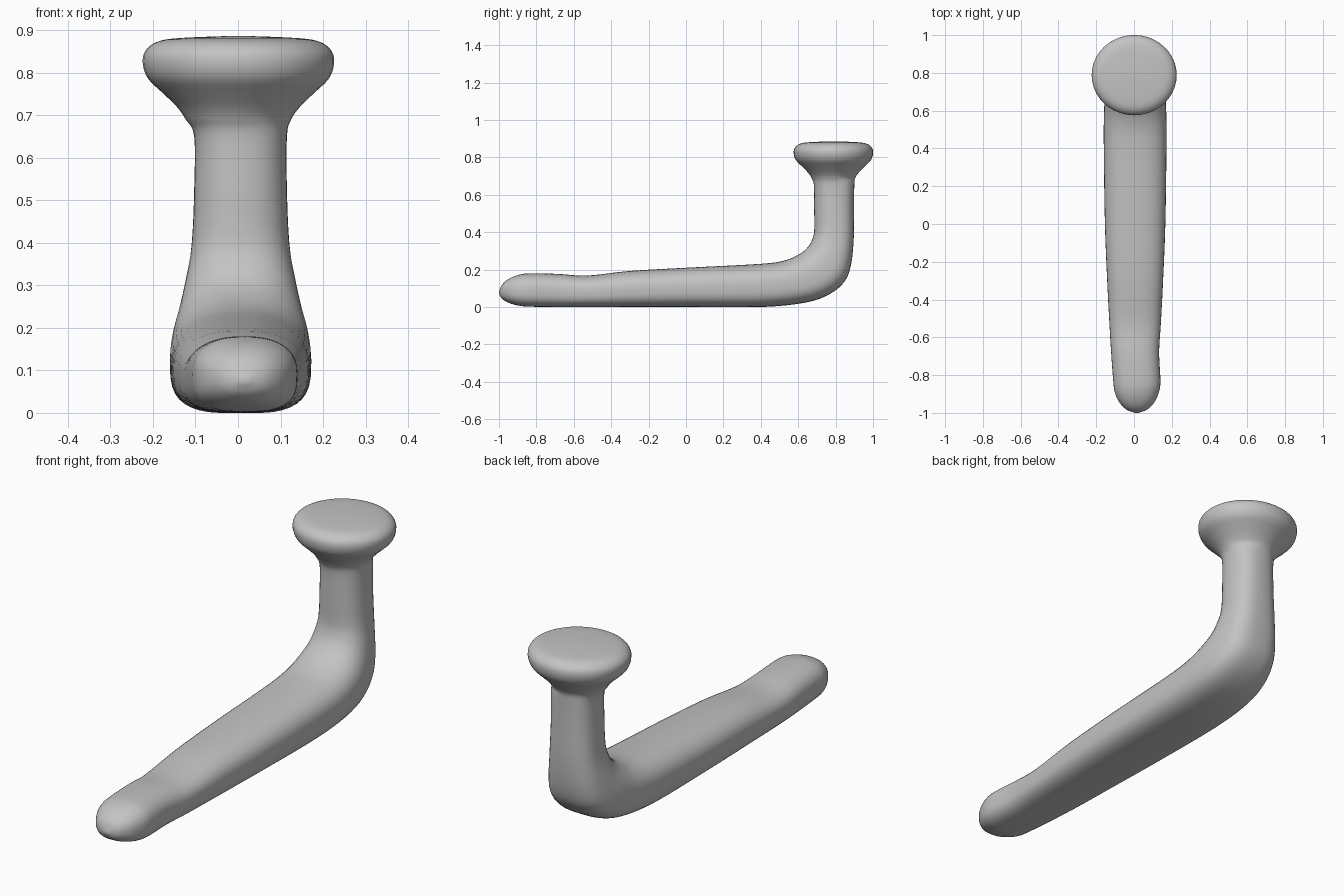
import bpy, bmesh, math
from mathutils import Vector

if "Cube" in bpy.data.objects:
    bpy.data.objects.remove(bpy.data.objects["Cube"])

SIDES = 40
STEPS = 4
HEAD_Y = .788

# Grip: y, top height, half width
GRIP = [(-.68, .177, .127), (-.53, .168, .136), (-.3, .193, .148),
        (0, .21, .16), (.4, .231, .166)]

# Bend and stem: inner y, inner z, outer y, outer z, half width
BEND = [(.53, .25, .64, .024, .165), (.61, .285, .77, .07, .158),
        (.655, .325, .85, .14, .144), (.678, .37, .883, .23, .13),
        (.686, .42, .897, .37, .115), (.685, .53, .898, .52, .109),
        (.684, .65, .9, .65, .109)]

# Flared head: height, radius
HEAD = [(.69, .117), (.72, .137), (.75, .166), (.785, .2), (.82, .212),
        (.85, .207), (.872, .181), (.881, .132), (.886, .02)]


def section(inner_y, inner_z, outer_y, outer_z, width, offset, roundness):
    """Inner point, outer point, half width, sideways offset, underside roundness."""
    return inner_y, inner_z, outer_y, outer_z, width, offset, roundness


def grip_tip(count=5):
    """Rounded end of the grip as a quarter ellipse."""
    for i in range(count):
        angle = math.pi / 2 * (i + .2) / (count - .8)
        grow = math.sin(angle)
        y = -.83 - .17 * math.cos(angle)
        yield section(y, .075 + .105 * grow, y, .075 - .073 * grow,
                      .125 * grow, .015, 1 - .33 * grow)


def all_sections():
    yield from grip_tip()
    for y, top, width in GRIP:
        yield section(y, top, y, 0, width, .006, .65)
    for yi, zi, yo, zo, width in BEND:
        yield section(yi, zi, yo, zo, width, .006, .65 + zo / 4)
    for z, radius in HEAD:
        yield section(HEAD_Y - radius, z, HEAD_Y + radius, z, radius * 1.06, .001, 1)


def blend(a, b, c, d, t):
    """Smooth curve between b and c."""
    slope_b, slope_c = (c - a) / 2, (d - b) / 2
    ease = t * t * (3 - 2 * t)
    bend_b, bend_c = t * (1 - t) ** 2, t * t * (t - 1)
    return b + (c - b) * ease + slope_b * bend_b + slope_c * bend_c


def resample(rows):
    last = len(rows) - 1
    for i in range(last):
        near = [rows[max(0, min(last, i + k))] for k in (-1, 0, 1, 2)]
        for step in range(STEPS):
            yield [blend(*values, step / STEPS) for values in zip(*near)]
    yield rows[-1]


def ring(bm, row):
    inner_y, inner_z, outer_y, outer_z, width, offset, roundness = row
    inner = Vector((offset, inner_y, inner_z))
    outer = Vector((offset, outer_y, outer_z))
    middle, half = (inner + outer) / 2, (inner - outer) / 2
    verts = []
    for k in range(SIDES):
        angle = math.tau * k / SIDES
        across, up = math.cos(angle), math.sin(angle)
        # The underside is squarer than the top
        power = roundness if up < 0 else (1 + roundness) / 2
        across, up = (math.copysign(abs(v) ** power, v) for v in (across, up))
        point = middle + half * up + Vector((width * across, 0, 0))
        point.z = max(point.z, 0)
        verts.append(bm.verts.new(point))
    return verts


# One continuous bent bar with a flared round head
bm = bmesh.new()
rings = [ring(bm, row) for row in resample(list(all_sections()))]
for lower, upper in zip(rings, rings[1:]):
    for k in range(SIDES):
        n = (k + 1) % SIDES
        bm.faces.new((lower[k], lower[n], upper[n], upper[k]))
bm.faces.new(rings[0])
bm.faces.new(rings[-1])
bmesh.ops.recalc_face_normals(bm, faces=bm.faces)
mesh = bpy.data.meshes.new("bent_handle")
bm.to_mesh(mesh)
bm.free()

# Plain grey material
grey = bpy.data.materials.new("plain_grey")
grey.use_nodes = True
color = (.55, .55, .55, 1)
grey.diffuse_color = color
grey.node_tree.nodes["Principled BSDF"].inputs["Base Color"].default_value = color
mesh.materials.append(grey)

handle = bpy.data.objects.new("bent_handle", mesh)
bpy.context.collection.objects.link(handle)
bpy.context.view_layer.objects.active = handle
handle.select_set(True)
bpy.ops.object.shade_smooth_by_angle(angle=math.radians(50))
